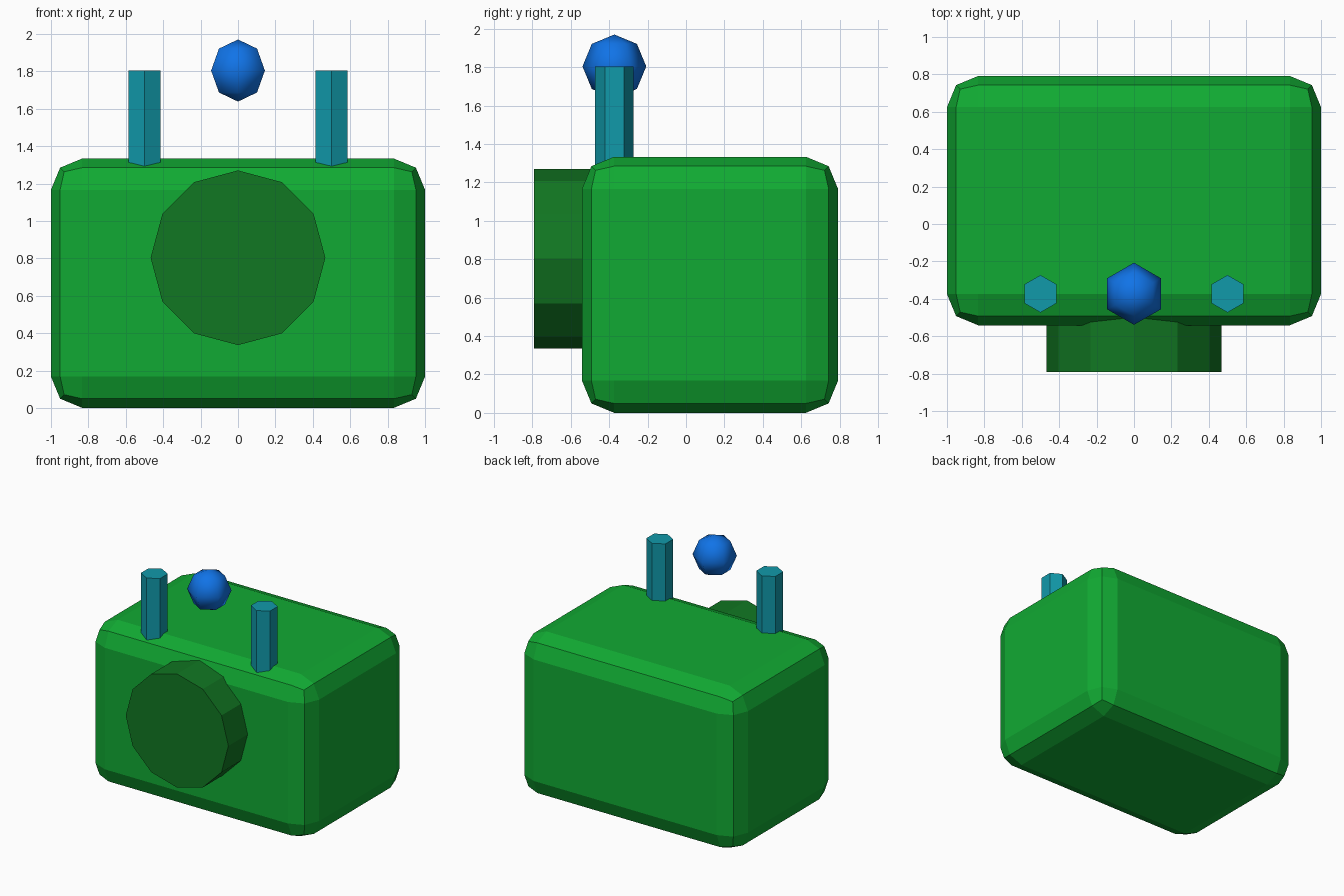
import bpy
from math import pi

cube = bpy.data.objects.get("Cube")
if cube:
    bpy.data.objects.remove(cube, do_unlink=True)


def material(name, rgb):
    mat = bpy.data.materials.new(name)
    mat.use_nodes = True
    color = (*rgb, 1.0)
    mat.diffuse_color = color
    mat.node_tree.nodes["Principled BSDF"].inputs["Base Color"].default_value = color
    return mat


def finish(name, mat):
    obj = bpy.context.object
    obj.name = name
    obj.data.materials.append(mat)
    return obj


green = material("bright_green", (0.0056, 0.402, 0.033))
dark_green = material("dark_green", (0.0056, 0.184, 0.016))
teal = material("teal", (0.0056, 0.319, 0.402))
blue = material("blue", (0.0056, 0.184, 0.855))

# Body: box with chamfers rounded in two steps
bpy.ops.mesh.primitive_cube_add(size=1, location=(0, 0.125, 0.667))
body = finish("body", green)
body.scale = (2, 1.333, 1.333)
bpy.ops.object.transform_apply(location=False, rotation=False, scale=True)
bevel = body.modifiers.new("rounded_edges", "BEVEL")
bevel.width = 0.167
bevel.segments = 2

# Round snout on the front
bpy.ops.mesh.primitive_cylinder_add(vertices=12, radius=0.467, depth=0.4,
                                    location=(0, -0.592, 0.803), rotation=(pi / 2, 0, 0))
finish("snout", dark_green)

# Hexagonal posts on top
for side, x in (("left", 0.5), ("right", -0.5)):
    bpy.ops.mesh.primitive_cylinder_add(vertices=6, radius=0.1, depth=0.6,
                                        location=(x, -0.373, 1.503))
    finish(side + "_post", teal)

# Floating ball between the posts
bpy.ops.mesh.primitive_uv_sphere_add(segments=6, ring_count=4, radius=0.166,
                                     location=(0, -0.373, 1.804))
bpy.ops.object.shade_smooth()
finish("floating_ball", blue)
